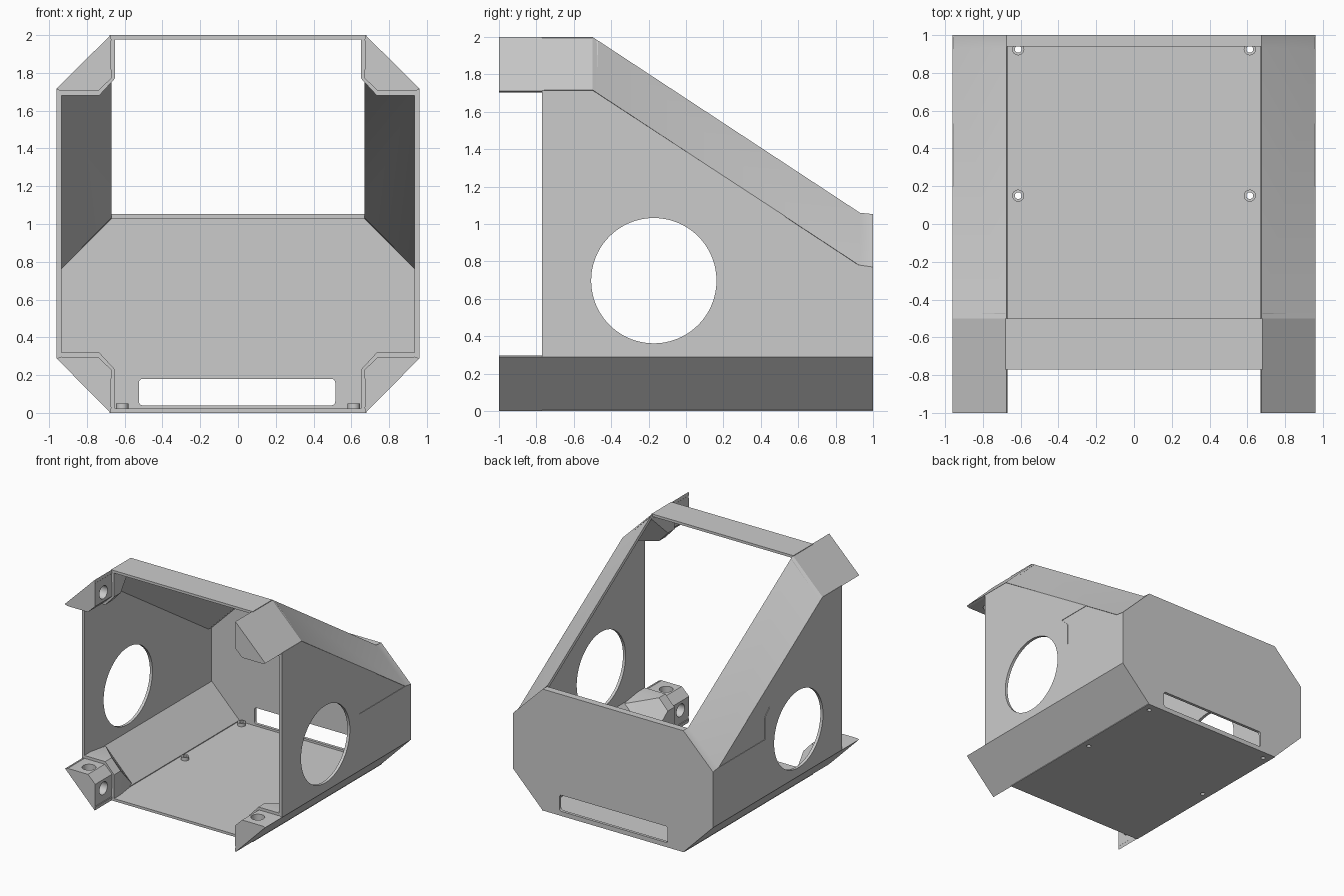
import bpy, bmesh, math
from mathutils import Matrix

if "Cube" in bpy.data.objects:
    bpy.data.objects.remove(bpy.data.objects["Cube"])

grey = bpy.data.materials.new("light grey")
grey.diffuse_color = (0.6, 0.6, 0.6, 1)
grey.use_nodes = True
grey.node_tree.nodes["Principled BSDF"].inputs["Base Color"].default_value = grey.diffuse_color
SIDES = {"right": 1, "left": -1}


def finish(name, bm):
    bmesh.ops.recalc_face_normals(bm, faces=bm.faces)
    me = bpy.data.meshes.new(name)
    bm.to_mesh(me)
    bm.free()
    me.materials.append(grey)
    ob = bpy.data.objects.new(name, me)
    bpy.context.collection.objects.link(ob)
    return ob


def loft(name, rings):
    """Skin matching rings of points and cap both ends."""
    bm = bmesh.new()
    vs = [[bm.verts.new(p) for p in r] for r in rings]
    n = len(vs[0])
    for a, b in zip(vs, vs[1:]):
        for i in range(n):
            j = (i + 1) % n
            bm.faces.new((a[i], a[j], b[j], b[i]))
    bm.faces.new(vs[0])
    bm.faces.new(vs[-1])
    return finish(name, bm)


def hull(name, pts):
    bm = bmesh.new()
    for p in pts:
        bm.verts.new(p)
    bmesh.ops.convex_hull(bm, input=bm.verts)
    return finish(name, bm)


def box(name, x0, x1, y0, y1, z0, z1):
    return loft(name, [[(x0, y0, z), (x1, y0, z), (x1, y1, z), (x0, y1, z)] for z in (z0, z1)])


def cylinder(name, centre, r, depth, axis="Z", n=32):
    bm = bmesh.new()
    rot = Matrix.Rotation(math.pi / 2, 4, "Y") if axis == "X" else Matrix.Identity(4)
    bmesh.ops.create_cone(bm, cap_ends=True, segments=n, radius1=r, radius2=r, depth=depth,
                          matrix=Matrix.Translation(centre) @ rot)
    return finish(name, bm)


def cut(ob, cutters):
    """Subtract the cutters, bake the result and discard them."""
    for c in cutters:
        m = ob.modifiers.new("cut", "BOOLEAN")
        m.operation, m.object, m.solver = "DIFFERENCE", c, "EXACT"
    dg = bpy.context.evaluated_depsgraph_get()
    me = bpy.data.meshes.new_from_object(ob.evaluated_get(dg))
    ob.modifiers.clear()
    ob.data = me
    for c in cutters:
        bpy.data.objects.remove(c)


# Floor with four screw bosses
floor = box("floor", -0.68, 0.68, -0.77, 1, 0, 0.022)
spots = [(s * 0.613, y) for s in (1, -1) for y in (0.925, 0.15)]
cut(floor, [cylinder("hole", (x, y, 0), 0.018, 0.2, n=24) for x, y in spots])
for x, y in spots:
    boss = cylinder("screw_boss", (x, y, 0.035), 0.032, 0.03, n=24)
    cut(boss, [cylinder("hole", (x, y, 0.03), 0.018, 0.2, n=24)])

# Front top bar and lip above the back panel
box("top_bar", -0.68, 0.68, -0.77, -0.5, 1.978, 2)
box("back_lip", -0.675, 0.675, 0.94, 1, 1.03, 1.053)

# Back panel with a rounded slot
half = [(0.675, 0), (0.96, 0.288), (0.96, 0.77), (0.675, 1.053)]
outline = half + [(-x, z) for x, z in reversed(half)]
back = loft("back_panel", [[(x, y, z) for x, z in outline] for y in (0.975, 1)])
slot = []
for cx, cz, a0 in ((0.495, 0.16, 0), (-0.505, 0.16, 90), (-0.505, 0.06, 180), (0.495, 0.06, 270)):
    for k in range(5):
        a = math.radians(a0 + k * 22.5)
        slot.append((cx + 0.02 * math.cos(a), cz + 0.02 * math.sin(a)))
cut(back, [loft("slot", [[(x, y, z) for x, z in slot] for y in (0.9, 1.1)])])

for side, s in SIDES.items():
    # Side wall with a large round opening and a shallow recess
    prof = [(-0.77, 0.288), (1, 0.288), (1, 0.77), (0.93, 0.78), (-0.5, 1.715), (-0.77, 1.715)]
    wall = loft(side + "_wall", [[(s * x, y, z) for y, z in prof] for x in (0.935, 0.96)])
    step = [(0.22, 1.04), (0.29, 0.97), (0.29, 0.78), (0.95, 0.78), (0.95, 1.04)]
    cut(wall, [cylinder("opening", (s * 0.95, -0.172, 0.697), 0.335, 0.2, "X", 96),
               loft("recess", [[(s * x, y, z) for y, z in step] for x in (0.956, 1.0)])])

    # Lower sloping edge, and upper edge that follows the slanted opening
    loft(side + "_lower_edge", [[(s * x, y, z) for x, z in
         ((0.675, 0), (0.96, 0.288), (0.935, 0.298), (0.67, 0.03))] for y in (-1, 1)])
    loft(side + "_upper_edge", [[(s * x, y, t + d) for x, d in
         ((0.675, 0), (0.96, -0.283), (0.935, -0.293), (0.67, -0.027))]
         for y, t in ((-1, 2), (-0.5, 2), (0.93, 1.06), (1, 1.053))])

    # Corner mounts: drilled front prism and a tapered gusset behind it
    for level, f in (("lower", lambda z: z), ("upper", lambda z: 2 - z)):
        tip = [(0.675, 0), (0.96, 0.288), (0.935, 0.296), (0.74, 0.296), (0.67, 0.228)]
        mount = loft(f"{side}_{level}_mount",
                     [[(s * x, y, f(z)) for x, z in tip] for y in (-1, -0.76)])
        cut(mount, [cylinder("hole", (s * 0.81, -0.885, f(0.29)), 0.055, 0.17),
                    cylinder("hole", (s * 0.675, -0.885, f(0.15)), 0.055, 0.17, "X")])
        big = [(0.65, 0.01), (0.65, 0.228), (0.735, 0.32), (0.945, 0.32), (0.945, 0.29), (0.68, 0.01)]
        end = [(0.68, 0.02), (0.945, 0.29)]
        hull(f"{side}_{level}_gusset",
             [(s * x, y, f(z)) for y in (-0.77, -0.68) for x, z in big]
             + [(s * x, -0.47, f(z)) for x, z in end])

# Flat panels stay crisp, round openings turn smooth
for ob in bpy.context.collection.objects:
    ob.select_set(True)
    bpy.context.view_layer.objects.active = ob
bpy.ops.object.shade_smooth_by_angle(angle=math.radians(25))
